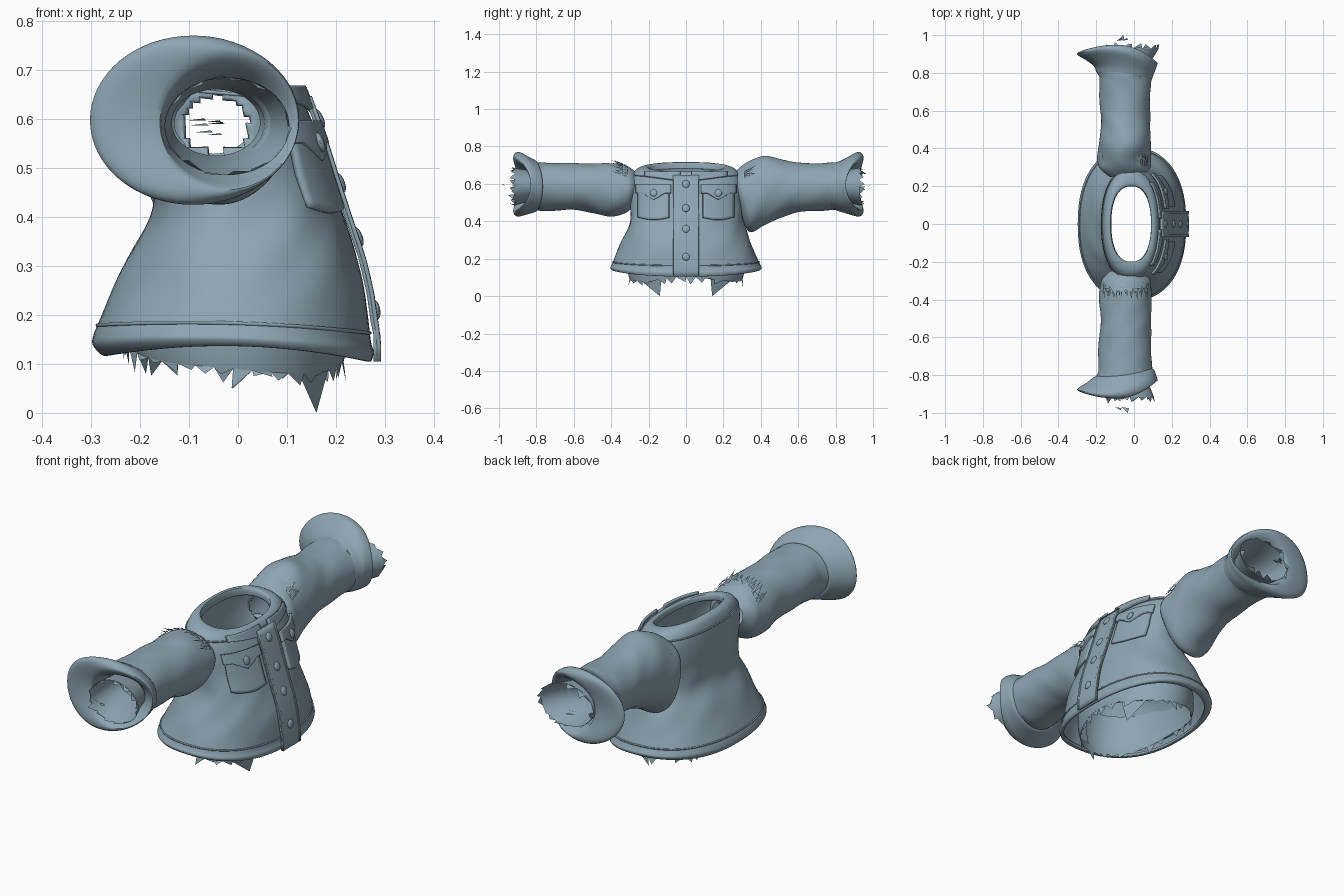
import bpy, bmesh, math, random
from math import sin, cos, pi
from mathutils import Vector

random.seed(4)
cube = bpy.data.objects.get("Cube")
if cube:
    bpy.data.objects.remove(cube)

cloth = bpy.data.materials.new("blue_grey_cloth")
cloth.use_nodes = True
COLOR = (0.27, 0.38, 0.45, 1)
cloth.diffuse_color = COLOR
bsdf = next(n for n in cloth.node_tree.nodes if n.type == 'BSDF_PRINCIPLED')
bsdf.inputs["Base Color"].default_value = COLOR
bsdf.inputs["Roughness"].default_value = 0.7


def finish(name, bm, thick=0.0, smooth=True, offset=-1):
    bmesh.ops.recalc_face_normals(bm, faces=bm.faces)
    me = bpy.data.meshes.new(name)
    bm.to_mesh(me)
    bm.free()
    me.materials.append(cloth)
    ob = bpy.data.objects.new(name, me)
    bpy.context.collection.objects.link(ob)
    if thick:
        mod = ob.modifiers.new("thickness", 'SOLIDIFY')
        mod.thickness, mod.offset = thick, offset
    if smooth:
        bpy.ops.object.select_all(action='DESELECT')
        bpy.context.view_layer.objects.active = ob
        ob.select_set(True)
        bpy.ops.object.shade_smooth_by_angle(angle=math.radians(45))


def loft(rings):
    bm = bmesh.new()
    rows = [[bm.verts.new(p) for p in ring] for ring in rings]
    n = len(rows[0])
    for a, b in zip(rows, rows[1:]):
        for i in range(n):
            j = (i + 1) % n
            bm.faces.new((a[i], a[j], b[j], b[i]))
    return bm


def resample(rows, k):
    """Smoothly subdivide a list of section tuples."""
    out = []
    for i in range(len(rows) - 1):
        p = [rows[max(0, min(len(rows) - 1, i + d))] for d in (-1, 0, 1, 2)]
        for s in range(k):
            t = s / k
            out.append(tuple(
                b + 0.5 * t * (c - a + t * (2 * a - 5 * b + 4 * c - d + t * (3 * (b - c) + d - a)))
                for a, b, c, d in zip(*p)))
    return out + [rows[-1]]


def power(v, e):
    return math.copysign(abs(v) ** e, v)


# Jacket body: height, back x, front x, half width, front tilt, end droop
BODY = [
    (.136, -.262, .262, .375, -.006, .025), (.138, -.278, .272, .395, -.006, .026),
    (.152, -.297, .277, .405, -.008, .02), (.166, -.294, .272, .398, -.01, .014),
    (.183, -.287, .269, .39, -.008, .012), (.25, -.255, .26, .362, 0, 0),
    (.32, -.222, .243, .333, 0, 0), (.40, -.178, .216, .303, 0, 0), (.48, -.172, .19, .295, 0, 0),
    (.56, -.175, .165, .30, 0, 0), (.62, -.172, .143, .298, -.005, 0), (.66, -.165, .128, .28, -.015, 0),
    (.685, -.15, .113, .25, -.022, 0), (.69, -.125, .095, .205, -.025, 0), (.66, -.12, .09, .20, -.02, 0)]
SQ = 2 / 2.3
SEG = 96


def body_ring(z, b, f, ry, tilt, droop):
    ring = []
    for i in range(SEG):
        a = 2 * pi * i / SEG
        c, s = power(cos(a), SQ), power(sin(a), SQ)
        mid = sin(pi * min(1, max(0, (z - .17) / .4)))
        fold = 1 + mid * (.014 * sin(5 * a + 16 * z) + .007 * sin(9 * a - 34 * z))
        ring.append(((b + f) / 2 + (f - b) / 2 * c * fold, ry * s * fold, z + tilt * c - droop * c * c))
    return ring


bm = loft([body_ring(*r) for r in resample(BODY, 4)])
# Armholes
holes = [f for f in bm.faces if abs(f.calc_center_median().y) > .2 and
         ((f.calc_center_median().x + .048) / .072) ** 2 + ((f.calc_center_median().z - .59) / .06) ** 2 < 1]
bmesh.ops.delete(bm, geom=holes, context='FACES')
finish("jacket_body", bm, .012)


def chest_x(y, z):
    z = max(.145, min(.68, z))
    for p, q in zip(BODY, BODY[1:]):
        if p[0] <= z <= q[0]:
            t = (z - p[0]) / (q[0] - p[0])
            b, f, ry = (p[k] + t * (q[k] - p[k]) for k in (1, 2, 3))
            return (b + f) / 2 + (f - b) / 2 * max(0, 1 - abs(y / ry) ** 2.3) ** (1 / 2.3)


def patch(name, y0, y1, top, bottom, lift, thick=.008, n=12):
    """Cloth plate following the chest; top and bottom are functions of 0..1."""
    bm = bmesh.new()
    grid = []
    for i in range(n + 1):
        u = i / n
        y = y0 + u * (y1 - y0)
        col = []
        for j in range(n + 1):
            z = bottom(u) + j / n * (top(u) - bottom(u))
            col.append(bm.verts.new((chest_x(y, z) + lift, y, z)))
        grid.append(col)
    for i in range(n):
        for j in range(n):
            bm.faces.new((grid[i][j], grid[i + 1][j], grid[i + 1][j + 1], grid[i][j + 1]))
    finish(name, bm, thick, offset=0)


def button(name, y, z, lift):
    bm = bmesh.new()
    bmesh.ops.create_uvsphere(bm, u_segments=16, v_segments=8, radius=.02)
    slope = (chest_x(y, z - .02) - chest_x(y, z + .02)) / .04
    for v in bm.verts:
        v.co = Vector((v.co.x * .45 + chest_x(y, z) + lift - v.co.z * slope, v.co.y + y, v.co.z + z))
    finish(name, bm)


# Button placket, with a raised edge on each side
patch("placket", -.065, .065, lambda u: .645, lambda u: .105, .010, .012, 20)
for y in (-.062, .062):
    patch("placket_edge", y - .006, y + .006, lambda u: .645, lambda u: .105, .015, .008, 16)
for z in (.21, .36, .47, .60):
    button("placket_button", 0, z, .016)

# Pockets, pointed flaps and collar wings on both sides
for s in (-1, 1):
    patch("pocket", s * .09, s * .255, lambda u: .575,
          lambda u: .42 - .012 * sin(pi * u), .008, .012)
    patch("pocket_flap", s * .08, s * .265, lambda u: .595,
          lambda u: .55 - .035 * max(0, 1 - abs(u - .5) * 3), .016, .012, 18)
    button("pocket_button", s * .172, .552, .023)
    patch("collar_wing", s * .03, s * .22, lambda u: .665,
          lambda u: .615 + .025 * u, .008, .012)

# Hem seam and yoke seam
for name, z in (("hem_seam", .183), ("yoke_seam", .652)):
    row = min(resample(BODY, 4)[:46], key=lambda r: abs(r[0] - z))
    cu = bpy.data.curves.new(name, 'CURVE')
    cu.dimensions, cu.bevel_depth, cu.bevel_resolution = '3D', .004, 1
    sp = cu.splines.new('POLY')
    pts = body_ring(*row)
    sp.points.add(len(pts) - 1)
    for p, co in zip(sp.points, pts):
        p.co = (*co, 1)
    sp.use_cyclic_u = True
    cu.materials.append(cloth)
    bpy.context.collection.objects.link(bpy.data.objects.new(name, cu))

# Sleeves: distance, min x, max x, min z, max z, slant towards the front, bow
NEAR = [(.25, -.13, .03, .53, .65, 0, 0), (.29, -.17, .08, .47, .68, 0, 0), (.33, -.18, .09, .44, .70, 0, 0),
        (.40, -.185, .095, .425, .71, 0, 0), (.50, -.175, .09, .445, .71, 0, 0),
        (.60, -.185, .09, .46, .71, 0, 0), (.78, -.19, .095, .455, .715, 0, 0)]
FAR = [(.25, -.13, .03, .53, .65, 0, 0), (.29, -.18, .08, .44, .69, 0, 0), (.34, -.195, .09, .34, .72, 0, 0),
       (.42, -.185, .09, .38, .75, 0, 0), (.52, -.175, .085, .425, .73, 0, 0),
       (.62, -.18, .085, .45, .71, 0, 0), (.78, -.185, .09, .46, .715, 0, 0)]
# Turned cuff: outer edge, flared rim, opening and inner wall
CUFF = [(.80, -.20, .095, .46, .715, -.02, .015), (.805, -.212, .105, .45, .725, -.02, .015),
        (.845, -.25, .11, .438, .745, -.03, .035), (.88, -.292, .115, .428, .765, -.035, .05),
        (.90, -.30, .12, .425, .77, -.035, .055), (.915, -.26, .125, .435, .76, -.035, .055),
        (.915, -.17, .12, .455, .735, -.035, .05), (.88, -.155, .10, .475, .70, -.03, .03),
        (.80, -.145, .06, .51, .67, 0, 0), (.72, -.14, .05, .52, .66, 0, 0)]


def tube_ring(row, side, wrinkle=0.0):
    d, x0, x1, z0, z1, slant, bow = row
    ring = []
    for i in range(64):
        a = 2 * pi * i / 64
        r = 1 + wrinkle * (sin(3 * a + 26 * d) + .6 * sin(5 * a - 40 * d))
        ring.append(((x0 + x1) / 2 + (x1 - x0) / 2 * cos(a) * r,
                     side * (d + slant * cos(a) - bow * cos(a) ** 2),
                     (z0 + z1) / 2 + (z1 - z0) / 2 * sin(a) * r))
    return ring


def shreds(name, ring, direction, lo, hi, closed=True):
    """Torn teeth hanging from a ring of points."""
    bm = bmesh.new()
    for p, q in zip(ring, ring[1:] + ring[:1] if closed else ring[1:]):
        p, q = Vector(p), Vector(q)
        tip = p.lerp(q, random.random()) + Vector(direction) * random.uniform(lo, hi)
        tip += Vector([random.uniform(-.008, .008) for _ in range(3)])
        bm.faces.new([bm.verts.new(c) for c in (p, q, tip)])
    finish(name, bm, smooth=False)


for side, word, rows, grow in ((-1, "near", NEAR, 0), (1, "far", FAR, .025)):
    finish(word + "_sleeve", loft([tube_ring(r, side, .013) for r in resample(rows, 5)] +
                                  [tube_ring(CUFF[0], side)]))
    cuff = [(d + grow * (d > .8), *rest) for d, *rest in CUFF]
    finish(word + "_cuff", loft([tube_ring(r, side) for r in resample(cuff, 3)]))
    # Torn lining poking out of the cuff
    lining = [(.72, -.135, .045, .525, .66, 0, 0), (.82, -.145, .07, .51, .67, 0, 0),
              (.915 + grow / 2, -.15, .105 + grow, .485, .685, 0, 0)]
    rings = [tube_ring(r, side) for r in resample(lining, 3)]
    finish(word + "_sleeve_lining", loft(rings))
    shreds(word + "_lining_tears", rings[-1][::4], (0, side, 0), .005, .035)
    # Frayed stitching over the shoulder
    for d, top in ((.31, .695), (.34, .71)):
        fray = tube_ring((d, -.18, .09, .46, top, 0, 0), side)
        shreds(word + "_shoulder_fray", fray[5:28], (0, side * .9, .35), .03, .07, closed=False)
    # Loose threads beyond the cuff
    bm = bmesh.new()
    for k in range(3):
        x, z = random.uniform(-.13, -.03), random.uniform(.56, .6)
        bm.faces.new([bm.verts.new(c) for c in (
            (x, side * .97, z), (x + .03, side * (1 if k == 0 else .985), z + .004), (x + .035, side * .975, z))])
    finish(word + "_loose_threads", bm, smooth=False)

# Torn lining under the hem
skirt = []
for z, k in ((.30, .93), (.2, 1), (.14, 1), (.09, .96)):
    low = z < .1
    skirt.append([(-.01 + .235 * k * cos(a), .315 * k * sin(a),
                   z + low * (.035 * abs(cos(a)) ** 6 - .02 * cos(a)))
                  for a in (2 * pi * i / 72 for i in range(72))])
finish("hem_lining", loft(skirt))
shreds("hem_lining_tears", skirt[-1][::2], (0, 0, -1), .0, .04)
bm = bmesh.new()
for s in (-1, 1):
    bm.faces.new([bm.verts.new(c) for c in (
        (.19, s * .13, .11), (.12, s * .25, .09), (.16, s * .14, 0))])
finish("long_lining_tears", bm, smooth=False)
